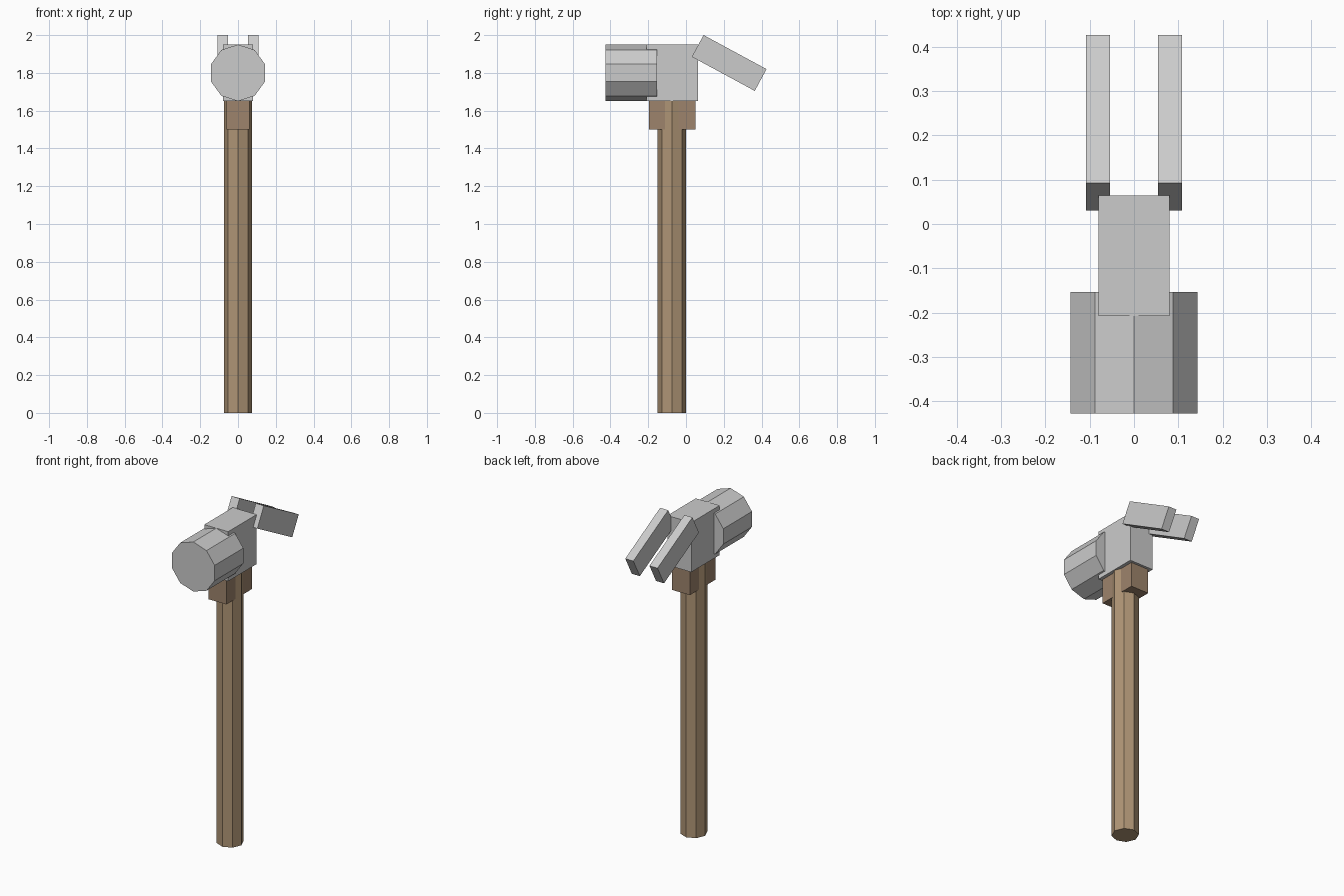
import bpy
from math import radians, pi

if "Cube" in bpy.data.objects:
    bpy.data.objects.remove(bpy.data.objects["Cube"])


def material(name, color):
    m = bpy.data.materials.new(name)
    m.diffuse_color = (*color, 1)
    m.use_nodes = True
    m.node_tree.nodes["Principled BSDF"].inputs["Base Color"].default_value = m.diffuse_color
    return m


def finish(name, mat):
    ob = bpy.context.object
    ob.name = name
    if mat:
        ob.data.materials.append(mat)
    return ob


def box(name, center, size, tilt=0, mat=None):
    bpy.ops.mesh.primitive_cube_add(size=1, location=center, rotation=(tilt, 0, 0))
    bpy.context.object.scale = size
    return finish(name, mat)


def prism(name, sides, radius, depth, center, rot=(0, 0, 0), mat=None):
    bpy.ops.mesh.primitive_cylinder_add(vertices=sides, radius=radius, depth=depth,
                                        location=center, rotation=rot)
    return finish(name, mat)


wood = material("wood", (0.43, 0.30, 0.18))
dark_wood = material("dark_wood", (0.34, 0.23, 0.15))

# Octagonal handle and the collar under the head
prism("handle", 8, 0.075, 1.66, (0, -0.075, 0.83), mat=wood)
box("collar", (0, -0.074, 1.58), (0.12, 0.246, 0.16), mat=dark_wood)

# Head block and ten-sided striking face
box("head_block", (0, -0.072, 1.8), (0.16, 0.272, 0.3))
prism("striking_face", 10, 0.15, 0.274, (0, -0.29, 1.8), (pi / 2, 0, 0))

# Pair of claws sloping down at the back
for side, label in ((-1, "left"), (1, "right")):
    box(f"claw_{label}", (side * 0.081, 0.2285, 1.8525), (0.054, 0.379, 0.131),
        radians(-28.4))
